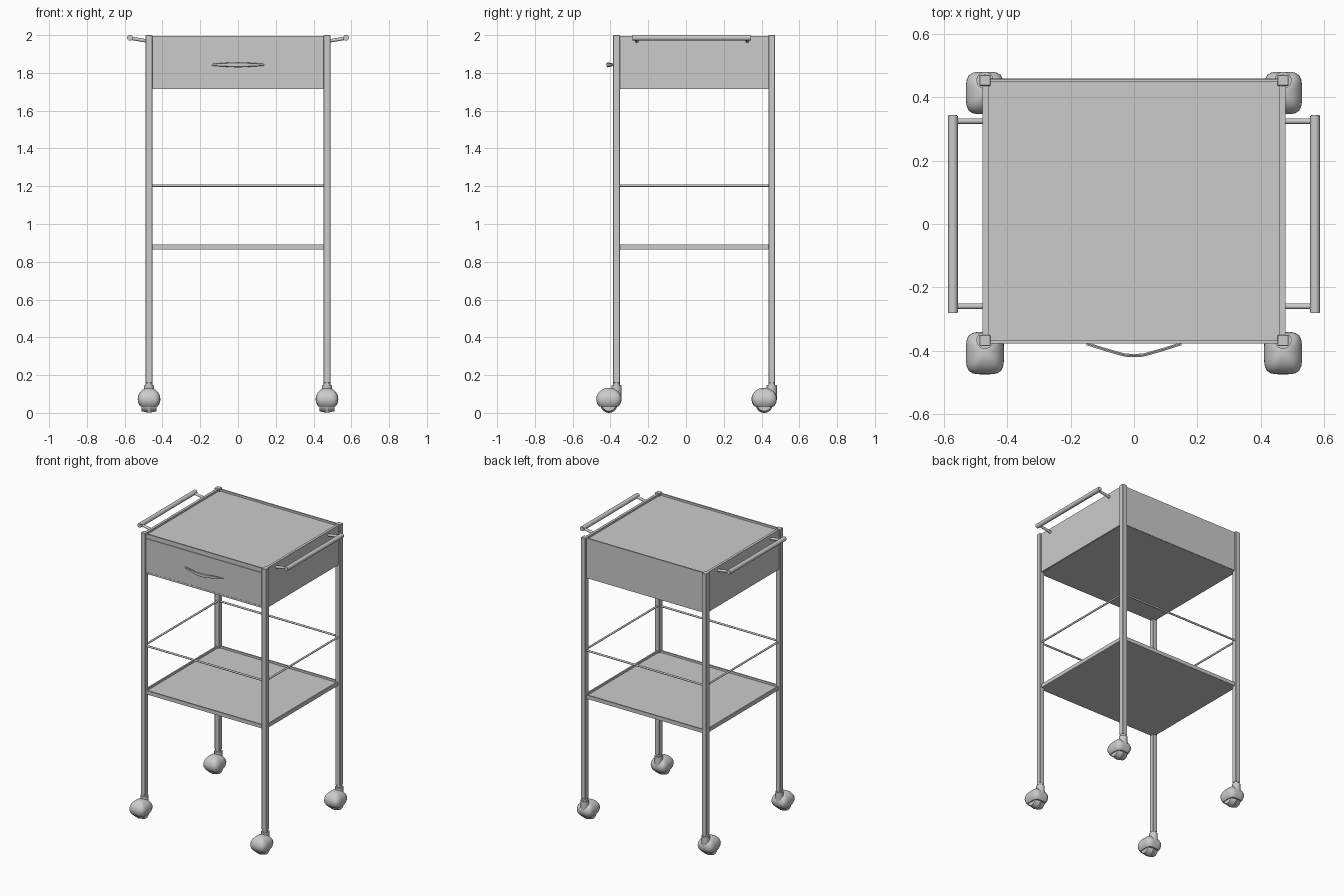
import bpy, bmesh, math
from mathutils import Vector, Matrix

if "Cube" in bpy.data.objects:
    bpy.data.objects.remove(bpy.data.objects["Cube"])

LEG_X, LEG_F, LEG_B = 0.471, -0.368, 0.454
MID_Y = (LEG_F + LEG_B) / 2


def finish(name, bm, smooth=False):
    bmesh.ops.recalc_face_normals(bm, faces=bm.faces)
    me = bpy.data.meshes.new(name)
    bm.to_mesh(me)
    bm.free()
    ob = bpy.data.objects.new(name, me)
    bpy.context.collection.objects.link(ob)
    if smooth:
        bpy.ops.object.select_all(action='DESELECT')
        ob.select_set(True)
        bpy.context.view_layer.objects.active = ob
        bpy.ops.object.shade_smooth_by_angle(angle=math.radians(40))
    return ob


def box(name, x0, x1, y0, y1, z0, z1, bevel=0):
    bm = bmesh.new()
    bmesh.ops.create_cube(bm, size=1)
    for v in bm.verts:
        v.co = ((x0 + x1) / 2 + v.co.x * (x1 - x0),
                (y0 + y1) / 2 + v.co.y * (y1 - y0),
                (z0 + z1) / 2 + v.co.z * (z1 - z0))
    if bevel:
        bmesh.ops.bevel(bm, geom=list(bm.edges), offset=bevel, segments=1, affect='EDGES')
    return finish(name, bm)


def rod(name, a, b, r, sides=20, r2=None, bevel=0):
    a, b = Vector(a), Vector(b)
    d = b - a
    bm = bmesh.new()
    rot = Vector((0, 0, 1)).rotation_difference(d).to_matrix().to_4x4()
    bmesh.ops.create_cone(bm, cap_ends=True, segments=sides, radius1=r,
                          radius2=r if r2 is None else r2, depth=d.length,
                          matrix=Matrix.Translation((a + b) / 2) @ rot)
    if bevel:
        rim = [e for e in bm.edges if any(len(f.verts) > 4 for f in e.link_faces)]
        bmesh.ops.bevel(bm, geom=rim, offset=bevel, segments=2, affect='EDGES')
    return finish(name, bm, True)


def hood(name, x, y, z):
    # squarish rounded shell, open underneath
    bm = bmesh.new()
    bmesh.ops.create_uvsphere(bm, u_segments=32, v_segments=18, radius=1)
    for v in bm.verts:
        c = v.co
        r = math.hypot(c.x, c.y)
        k = r / max((c.x ** 4 + c.y ** 4) ** 0.25, 1e-6) if r > 1e-4 else 1
        v.co = (x + 0.06 * c.x * k, y + 0.067 * c.y * k, z + 0.06 * c.z)
    bmesh.ops.bisect_plane(bm, geom=bm.verts[:] + bm.edges[:] + bm.faces[:],
                           plane_co=(0, 0, 0.035), plane_no=(0, 0, 1), clear_inner=True)
    bmesh.ops.holes_fill(bm, edges=[e for e in bm.edges if e.is_boundary])
    finish(name, bm, True)


# legs with casters
for ys, ly in (("front", LEG_F), ("back", LEG_B)):
    for xs, lx in (("left", -LEG_X), ("right", LEG_X)):
        tag = f"{ys}_{xs}"
        box(f"leg_{tag}", lx - 0.0175, lx + 0.0175, ly - 0.0175, ly + 0.0175, 0.158, 2.0, 0.002)
        rod(f"caster_stem_{tag}", (lx, ly, 0.1), (lx, ly, 0.165), 0.018)
        rod(f"caster_collar_{tag}", (lx, ly, 0.075), (lx, ly, 0.148), 0.027, bevel=0.003)
        cy = ly - 0.04
        hood(f"caster_hood_{tag}", lx, cy, 0.073)
        # twin wheels
        for n, s in (("a", -1), ("b", 1)):
            rod(f"caster_wheel_{n}_{tag}", (lx + s * 0.003, cy, 0.045),
                (lx + s * 0.04, cy, 0.045), 0.045, 28, 0.036)

# drawer cabinet: side, back and bottom panels, rim and top
XO, YF, YB = 0.478, -0.378, 0.458
for n, s in (("left", -1), ("right", 1)):
    a, b = sorted((s * 0.46, s * XO))
    box(f"cabinet_side_{n}", a, b, LEG_F, LEG_B, 1.716, 1.996)
box("cabinet_back", -LEG_X, LEG_X, YB - 0.01, YB, 1.716, 1.996)
box("cabinet_bottom", -LEG_X, LEG_X, YF + 0.004, YB - 0.002, 1.714, 1.726)
box("cabinet_top", -LEG_X, LEG_X, YF + 0.006, YB - 0.004, 1.966, 1.982)
box("cabinet_front_rail", -LEG_X, LEG_X, YF, YF + 0.01, 1.968, 1.996)
box("drawer_front", -0.451, 0.451, YF, YF + 0.016, 1.729, 1.963)
box("drawer_recess", -LEG_X, LEG_X, YF + 0.006, YF + 0.02, 1.716, 1.97)

# bowed drawer pull, tapered toward its ends
bm = bmesh.new()
rings = []
for x, y, h in ((-0.15, -0.377, 0.004), (-0.09, -0.396, 0.009), (-0.03, -0.413, 0.013),
                (0, -0.415, 0.0135), (0.03, -0.413, 0.013), (0.09, -0.396, 0.009),
                (0.15, -0.377, 0.004)):
    rings.append([bm.verts.new((x, y + dy, 1.843 + dz)) for dy, dz in
                  ((-0.006, -h * 0.7), (-0.006, h * 0.7), (0, h), (0.004, h * 0.7),
                   (0.004, -h * 0.7), (0, -h))])
for p, q in zip(rings, rings[1:]):
    for i in range(6):
        j = (i + 1) % 6
        bm.faces.new((p[i], p[j], q[j], q[i]))
bm.faces.new(rings[0])
bm.faces.new(rings[-1])
finish("drawer_pull", bm, True)

# side push handles on sloping brackets
for n, s in (("left", -1), ("right", 1)):
    rod(f"handle_bar_{n}", (s * 0.572, -0.282, 1.986), (s * 0.572, 0.344, 1.986), 0.0155, 24, bevel=0.002)
    for m, y in (("front", -0.26), ("back", 0.325)):
        rod(f"handle_bracket_{m}_{n}", (s * 0.47, y, 1.967), (s * 0.572, y, 1.984), 0.009, 16)

# lower tray shelf with a shallow rim
box("shelf_floor", -0.475, 0.475, -0.374, 0.458, 0.865, 0.877)
for n, y in (("front", -0.374), ("back", 0.448)):
    box(f"shelf_rim_{n}", -0.475, 0.475, y, y + 0.01, 0.865, 0.891)
for n, x in (("left", -0.475), ("right", 0.465)):
    box(f"shelf_rim_{n}", x, x + 0.01, -0.374, 0.458, 0.865, 0.891)

# thin guard rails between the legs
for n, y in (("front", LEG_F), ("back", LEG_B)):
    rod(f"guard_rail_{n}", (-LEG_X, y, 1.203), (LEG_X, y, 1.203), 0.0065, 12)
for n, x in (("left", -LEG_X), ("right", LEG_X)):
    rod(f"guard_rail_{n}", (x, LEG_F, 1.203), (x, LEG_B, 1.203), 0.0065, 12)
